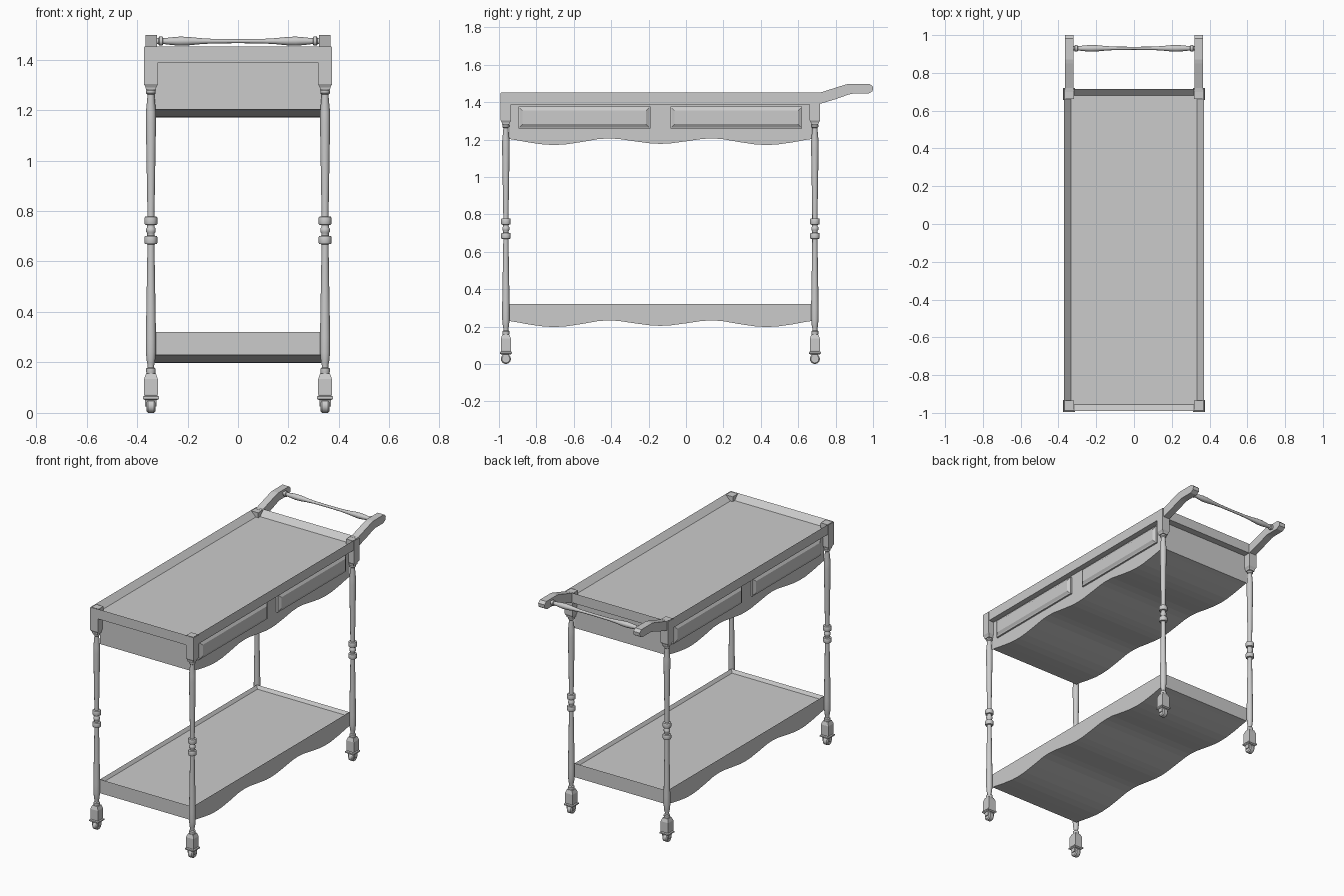
import bpy, bmesh
from math import sin, cos, pi
from mathutils import Matrix, Vector

if "Cube" in bpy.data.objects:
    bpy.data.objects.remove(bpy.data.objects["Cube"])

YC = -0.137            # centre of the cart body along y
LX, LY = 0.345, 0.826  # leg offsets from the body centre


def finish(name, bm, angle=None):
    bmesh.ops.recalc_face_normals(bm, faces=bm.faces)
    me = bpy.data.meshes.new(name)
    bm.to_mesh(me)
    bm.free()
    ob = bpy.data.objects.new(name, me)
    bpy.context.collection.objects.link(ob)
    if angle:
        me.shade_smooth()
        me.set_sharp_from_angle(angle=angle)
    return ob


def loft(bm, rings):
    """Skin a list of equal-length point rings and cap both ends."""
    vs = [[bm.verts.new(p) for p in r] for r in rings]
    n = len(vs[0])
    for a, b in zip(vs, vs[1:]):
        for i in range(n):
            bm.faces.new((a[i], a[(i + 1) % n], b[(i + 1) % n], b[i]))
    bm.faces.new(vs[0])
    bm.faces.new(vs[-1])


def turned(bm, profile, sides=12):
    """Lathe (radius, z) points around z."""
    loft(bm, [[(r * cos(2 * pi * i / sides), r * sin(2 * pi * i / sides), z)
               for i in range(sides)] for r, z in profile])


def squared(bm, profile, cx=0, cy=0):
    """Stack of squares from (half width, z) points."""
    loft(bm, [[(cx + sx * h, cy + sy * h, z) for sx, sy in
               ((-1, -1), (1, -1), (1, 1), (-1, 1))] for h, z in profile])


def prism_x(bm, yz, x0, x1):
    loft(bm, [[(x, y, z) for y, z in yz] for x in (x0, x1)])


def sink_top(bm, rim, depth):
    """Recess the upward facing top into a tray."""
    bmesh.ops.recalc_face_normals(bm, faces=bm.faces)
    bm.normal_update()
    top = [max(bm.faces, key=lambda f: f.calc_center_median().z)]
    bmesh.ops.inset_region(bm, faces=top, thickness=rim)
    for v in top[0].verts:
        v.co.z -= depth


# Wavy apron outline: (distance from centre, height)
half = [(0, .177), (.05, .179), (.14, .191), (.22, .203), (.27, .206), (.33, .203),
        (.42, .187), (.5, .175), (.56, .171), (.62, .173), (.7, .184), (.77, .197), (.808, .203)]
wave = [(-d, z) for d, z in half[:0:-1]] + half


def apron(name, base, top, tray):
    bm = bmesh.new()
    yz = [(YC + d, z + base) for d, z in wave]
    yz += [(YC + .808, top), (YC - .808, top)]
    prism_x(bm, yz, -.334, .334)
    if tray:
        sink_top(bm, .02, .02)
    finish(name, bm)


apron("upper_body", 1.0, 1.40, False)
apron("lower_shelf", .027, .32, True)

# Tray top with raised rim
bm = bmesh.new()
loft(bm, [[(sx * .37, YC + sy * .853, z) for sx, sy in
           ((-1, -1), (1, -1), (1, 1), (-1, 1))] for z in (1.388, 1.452)])
sink_top(bm, .05, .035)
finish("tray_top", bm)

# Raised drawer panels on both long sides
for sx in (-1, 1):
    for sy in (-1, 1):
        bm = bmesh.new()
        cy, cz = YC + sy * .406, 1.318
        rings = []
        for x, inset in ((.33, 0), (.345, 0), (.348, .008), (.357, .022)):
            hy, hz = .352 - inset, .058 - inset
            rings.append([(sx * x, cy + a * hy, cz + b * hz) for a, b in
                          ((-1, -1), (1, -1), (1, 1), (-1, 1))])
        loft(bm, rings)
        finish("drawer_panel", bm)

leg_profile = [
    (.016, .15), (.019, .165), (.019, .175), (.013, .18), (.013, .19), (.016, .2),
    (.020, .24), (.020, .30), (.018, .42), (.014, .65), (.014, .668), (.024, .67),
    (.026, .677), (.026, .694), (.024, .70), (.015, .702), (.015, .712), (.019, .717),
    (.019, .73), (.015, .735), (.015, .744), (.024, .746), (.026, .752), (.026, .77),
    (.024, .777), (.014, .779), (.014, .80), (.018, 1.03), (.020, 1.15), (.020, 1.19),
    (.014, 1.255), (.014, 1.262), (.019, 1.267), (.019, 1.277), (.016, 1.28), (.016, 1.30)]

for sx in (-1, 1):
    for sy in (-1, 1):
        at = Matrix.Translation((sx * LX, YC + sy * LY, 0))
        # Corner post block under the rim
        bm = bmesh.new()
        squared(bm, [(.020, 1.28), (.021, 1.29), (.028, 1.303), (.028, 1.449)])
        bm.transform(at)
        finish("corner_post", bm)
        # Turned leg
        bm = bmesh.new()
        turned(bm, leg_profile)
        bm.transform(at)
        finish("leg", bm, .7)
        # Square foot with flared plate
        bm = bmesh.new()
        squared(bm, [(.024, .06), (.027, .072), (.027, .135), (.019, .157)])
        squared(bm, [(.026, .052), (.032, .056), (.032, .064), (.026, .068)])
        bm.transform(at)
        finish("foot", bm)
        # Caster: fork block and wheel
        bm = bmesh.new()
        prism_x(bm, [(-.014, .026), (.014, .026), (.018, .055), (-.018, .055)], -.023, .023)
        bm.transform(at)
        finish("caster_fork", bm)
        bm = bmesh.new()
        turned(bm, [(.021, -.018), (.027, -.012), (.027, .012), (.021, .018)], 16)
        bm.transform(at @ Matrix.Translation((0, 0, .027)) @ Matrix.Rotation(pi / 2, 4, 'Y'))
        finish("caster_wheel", bm, .5)

# Handle arms
arm = [(.70, 1.388), (.72, 1.392), (.80, 1.416), (.87, 1.441), (.89, 1.445), (.975, 1.445),
       (.998, 1.459), (1.0, 1.482), (.982, 1.498), (.872, 1.498), (.85, 1.493), (.72, 1.452), (.70, 1.45)]
for sx in (-1, 1):
    bm = bmesh.new()
    prism_x(bm, arm, sx * .32, sx * .366)
    finish("handle_arm", bm)

# Turned handle bar
side = [(.008, 0), (.009, .10), (.012, .15), (.017, .20), (.018, .23), (.015, .265), (.012, .29),
        (.012, .297), (.018, .30), (.018, .312), (.012, .316), (.012, .33)]
bm = bmesh.new()
turned(bm, [(r, -z) for r, z in side[:0:-1]] + side)
bm.transform(Matrix.Translation((0, .93, 1.473)) @ Matrix.Rotation(pi / 2, 4, 'Y'))
finish("handle_bar", bm, .7)
